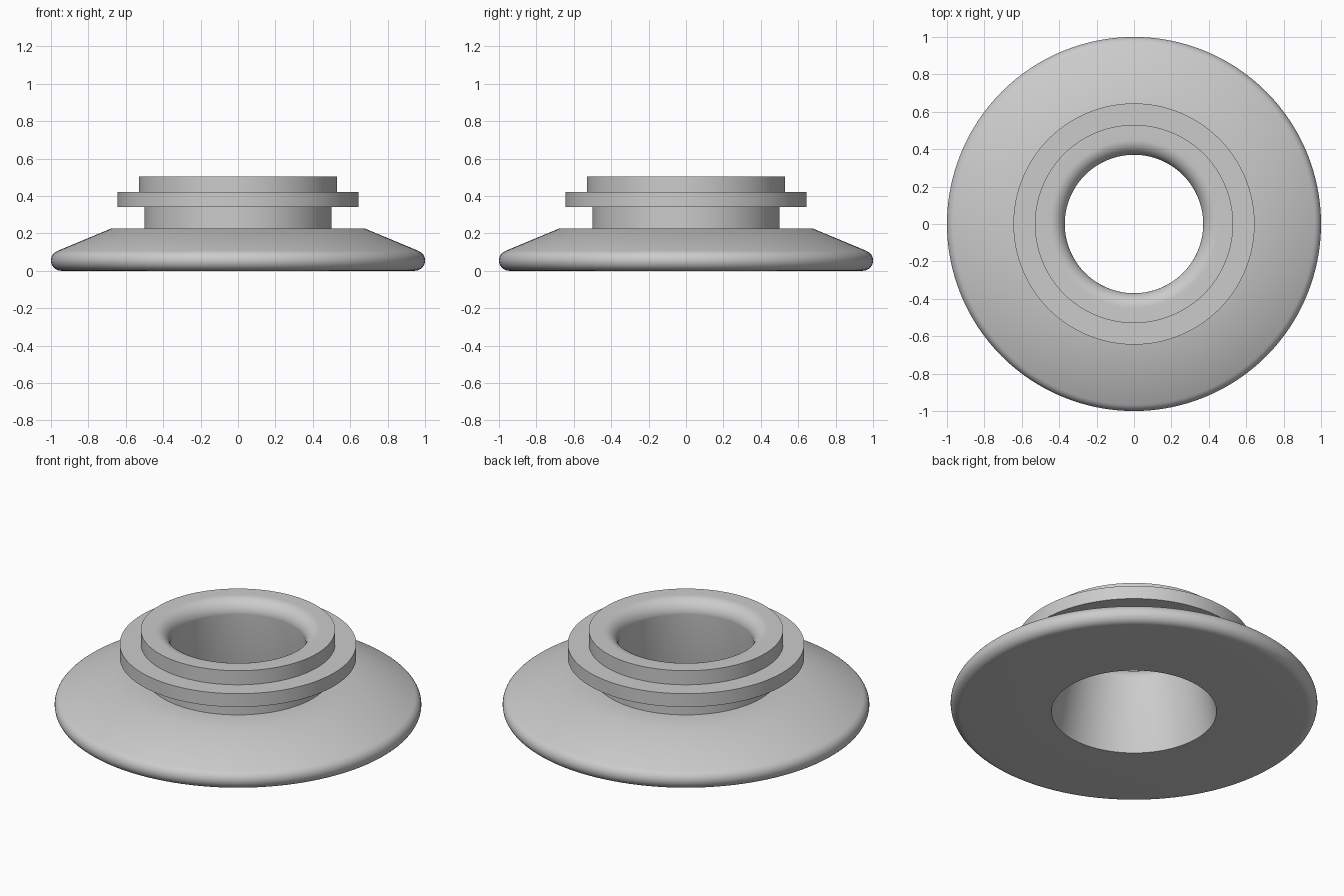
import bpy
import bmesh
from math import cos, sin, radians, tau

cube = bpy.data.objects.get("Cube")
if cube:
    bpy.data.objects.remove(cube, do_unlink=True)


def arc(cx, cz, radius, start, end, steps):
    """Points (r, z) along a circular arc, angles in degrees."""
    angles = [radians(start + (end - start) * i / steps) for i in range(steps + 1)]
    return [(cx + radius * cos(a), cz + radius * sin(a)) for a in angles]


# Single grey material
grey = bpy.data.materials.new("plain grey")
grey.use_nodes = True
colour = (0.6, 0.6, 0.6, 1)
grey.diffuse_color = colour
grey.node_tree.nodes["Principled BSDF"].inputs["Base Color"].default_value = colour

# Half section: underside, rounded rim, sloped skirt
profile = [(0.45, 0)]
profile += arc(0.945, 0.055, 0.055, -90, 68, 14)
profile += [(0.68, 0.225)]
# Neck groove, flange and collar
profile += [(0.5, 0.225), (0.5, 0.34), (0.645, 0.34), (0.645, 0.42),
            (0.53, 0.42), (0.53, 0.505)]
# Rounded lip leading into the tapered bore
profile += arc(0.45, 0.425, 0.08, 90, 180, 10)

# Revolve the closed section around z
bm = bmesh.new()
verts = [bm.verts.new((r, 0, z)) for r, z in profile]
edges = [bm.edges.new((a, b)) for a, b in zip(verts, verts[1:] + verts[:1])]
bmesh.ops.spin(bm, geom=verts + edges, cent=(0, 0, 0), axis=(0, 0, 1),
               angle=tau, steps=128, use_merge=True)
bmesh.ops.remove_doubles(bm, verts=bm.verts, dist=0.0001)
bmesh.ops.recalc_face_normals(bm, faces=bm.faces)

mesh = bpy.data.meshes.new("flanged_ring")
bm.to_mesh(mesh)
bm.free()
mesh.materials.append(grey)
ring = bpy.data.objects.new("flanged_ring", mesh)
bpy.context.collection.objects.link(ring)

# Smooth the curved surfaces, keep the machined corners crisp
bpy.ops.object.select_all(action="DESELECT")
ring.select_set(True)
bpy.context.view_layer.objects.active = ring
bpy.ops.object.shade_smooth_by_angle(angle=radians(30))
